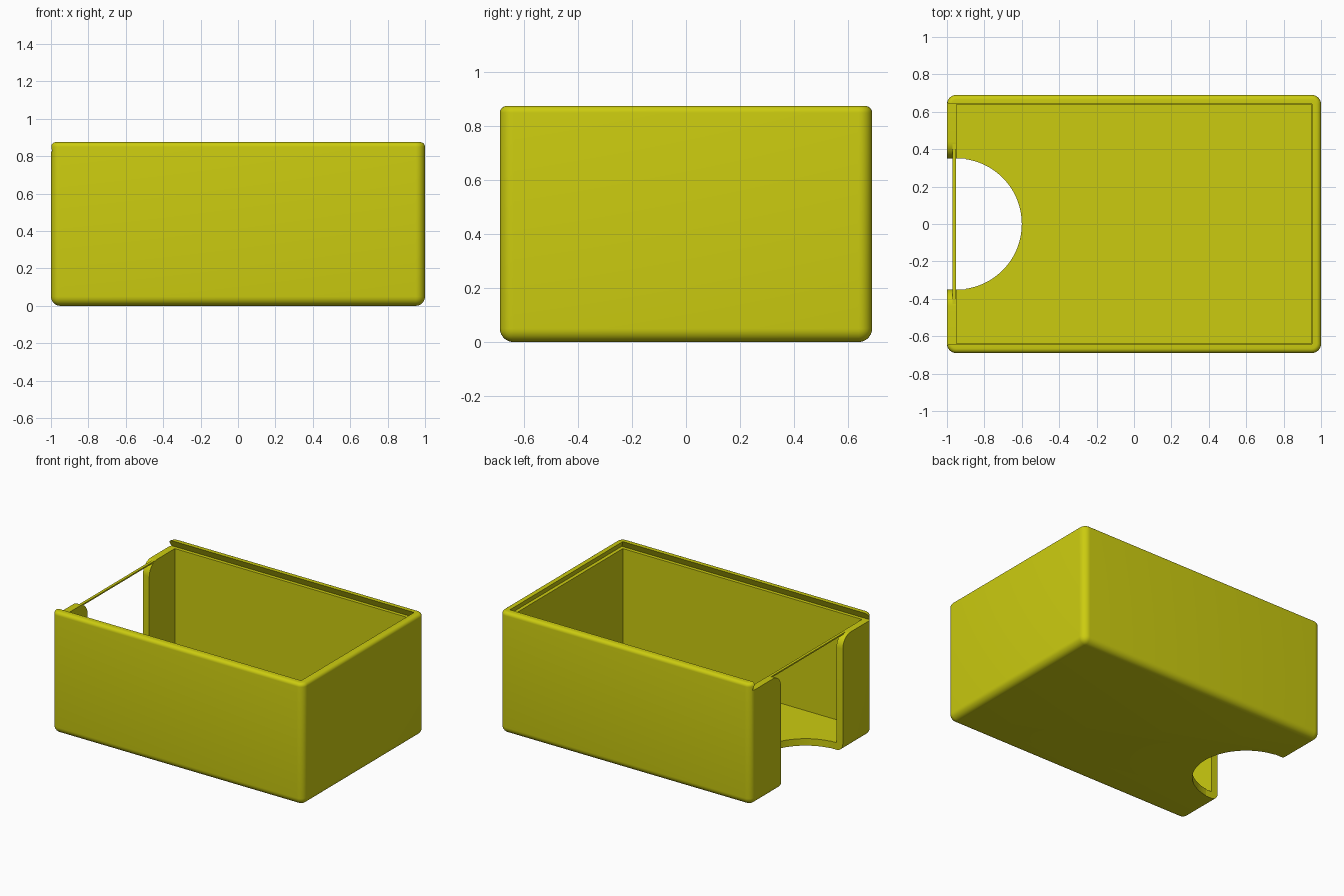
import bpy, bmesh, math
from mathutils import Matrix, Vector

if "Cube" in bpy.data.objects:
    bpy.data.objects.remove(bpy.data.objects["Cube"])

L, W, H = 1.0, 0.69, 0.875      # half length, half width, height
T, LEDGE = 0.05, 0.825          # wall thickness, height of the lid ledge

yellow = bpy.data.materials.new("yellow plastic")
yellow.diffuse_color = (0.6, 0.6, 0.005, 1)
yellow.use_nodes = True
yellow.node_tree.nodes["Principled BSDF"].inputs["Base Color"].default_value = yellow.diffuse_color


def finish(name, bm):
    bmesh.ops.recalc_face_normals(bm, faces=bm.faces)
    mesh = bpy.data.meshes.new(name)
    bm.to_mesh(mesh)
    bm.free()
    mesh.materials.append(yellow)
    ob = bpy.data.objects.new(name, mesh)
    bpy.context.collection.objects.link(ob)
    return ob


def box_bm(lo, hi):
    bm = bmesh.new()
    bmesh.ops.create_cube(bm, size=1)
    for v in bm.verts:
        v.co = Vector([a + (c + 0.5) * (b - a) for a, b, c in zip(lo, hi, v.co)])
    return bm


def prism(name, profile, offset):
    """Extrude a closed 3D outline along an offset."""
    bm = bmesh.new()
    face = bm.faces.new([bm.verts.new(p) for p in profile])
    ext = bmesh.ops.extrude_face_region(bm, geom=[face])["geom"]
    bmesh.ops.translate(bm, vec=offset,
                        verts=[g for g in ext if isinstance(g, bmesh.types.BMVert)])
    return finish(name, bm)


def cut(target, cutter):
    mod = target.modifiers.new("cut", 'BOOLEAN')
    mod.operation, mod.solver, mod.object = 'DIFFERENCE', 'EXACT', cutter
    bpy.context.view_layer.objects.active = target
    bpy.ops.object.modifier_apply(modifier=mod.name)
    bpy.data.objects.remove(cutter)


# Outer body: wide rounding on the sides and bottom, finer on the top rim
bm = box_bm((-L, -W, 0), (L, W, H))
edges = [e for e in bm.edges if min(v.co.z for v in e.verts) < 0.01]
bmesh.ops.bevel(bm, geom=edges, offset=0.05, segments=8, profile=0.5, affect='EDGES')
rim = [e for e in bm.edges if all(v.co.z > H - 1e-4 for v in e.verts)]
bmesh.ops.bevel(bm, geom=rim, offset=0.025, segments=6, profile=0.5, affect='EDGES')
body = finish("box_body", bm)

# Inner cavity
cut(body, finish("cavity_cutter", box_bm((-L + T, -W + T, T), (L - T, W - T, LEDGE + 0.02))))

# Dovetail lid groove, open on the left end
bm = box_bm((-1.2, -W + 0.025, LEDGE), (L - 0.025, W - 0.025, H + 0.001))
for v in bm.verts:
    if v.co.z > H:
        v.co.y = math.copysign(W - T, v.co.y)
        if v.co.x > 0:
            v.co.x = L - T
cut(body, finish("lid_groove_cutter", bm))

# Finger opening in the left wall, with rounded upper corners
R, C = 0.35, 0.09
half = [(R, -0.1)] + [(R + C - C * math.cos(a), LEDGE - C + C * math.sin(a))
                      for a in (math.pi / 2 * i / 10 for i in range(11))]
half.append((R + C, LEDGE + 0.02))
outline = [(-1.1, y, z) for y, z in half] + [(-1.1, -y, z) for y, z in reversed(half)]
cut(body, prism("finger_wall_cutter", outline, (1.1 - L + T + 0.05, 0, 0)))

# Round finger opening in the floor
bm = bmesh.new()
bmesh.ops.create_cone(bm, cap_ends=True, segments=96, radius1=R, radius2=R, depth=0.4,
                      matrix=Matrix.Translation((-L + T, 0, 0)))
cut(body, finish("finger_floor_cutter", bm))

# Thin strip bridging the finger opening under the lid
strip = finish("lid_strip", box_bm((-0.97, -0.45, LEDGE - 0.011), (-0.9505, 0.45, LEDGE - 0.001)))

bpy.ops.object.select_all(action='DESELECT')
body.select_set(True)
bpy.context.view_layer.objects.active = body
bpy.ops.object.shade_smooth_by_angle(angle=math.radians(30))
